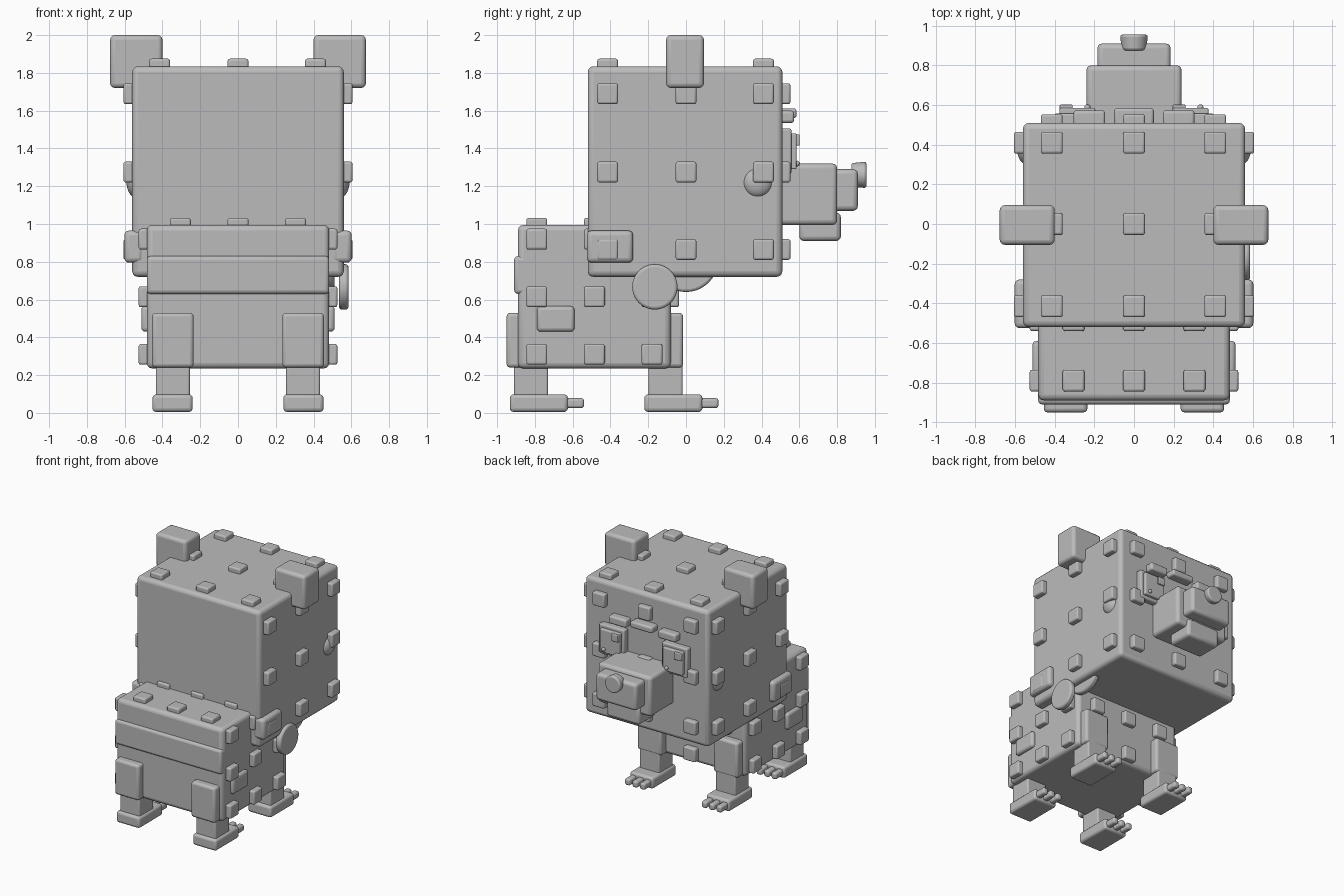
import bpy, bmesh, math
from mathutils import Matrix

cube = bpy.data.objects.get("Cube")
if cube:
    bpy.data.objects.remove(cube, do_unlink=True)

grey = bpy.data.materials.new("plain_grey")
grey.use_nodes = True
grey.diffuse_color = (0.5, 0.5, 0.5, 1)
grey.node_tree.nodes["Principled BSDF"].inputs["Base Color"].default_value = (0.5, 0.5, 0.5, 1)


def finish(bm, name, bevel=0.0):
    """Turn a bmesh into a smooth shaded object with rounded edges."""
    mesh = bpy.data.meshes.new(name)
    bm.to_mesh(mesh)
    bm.free()
    mesh.materials.append(grey)
    obj = bpy.data.objects.new(name, mesh)
    bpy.context.collection.objects.link(obj)
    if bevel:
        mod = obj.modifiers.new("rounded_edges", "BEVEL")
        mod.width = bevel
        mod.segments = 3
        mod.limit_method = "ANGLE"
    bpy.ops.object.select_all(action="DESELECT")
    obj.select_set(True)
    bpy.context.view_layer.objects.active = obj
    bpy.ops.object.shade_smooth_by_angle(angle=math.radians(35))
    return obj


def box(name, x, y, z, bevel=0.02):
    """Rounded box from (low, high) pairs on each axis."""
    bm = bmesh.new()
    bmesh.ops.create_cube(bm, size=1)
    spans = (x, y, z)
    for v in bm.verts:
        v.co = [(a + b) / 2 + c * (b - a) for (a, b), c in zip(spans, v.co)]
    return finish(bm, name, bevel)


def disc(name, centre, radius, depth, axis, bevel, front_radius=None):
    """Round disc whose axis runs along X or Y."""
    bm = bmesh.new()
    turn = Matrix.Rotation(math.pi / 2, 4, "Y" if axis == "X" else "X")
    bmesh.ops.create_cone(bm, cap_ends=True, segments=40, radius1=front_radius or radius,
                          radius2=radius, depth=depth,
                          matrix=Matrix.Translation(centre) @ turn)
    return finish(bm, name, bevel)


def ball(name, centre, scale):
    bm = bmesh.new()
    bmesh.ops.create_uvsphere(bm, u_segments=32, v_segments=16, radius=1,
                              matrix=Matrix.Translation(centre) @ Matrix.Diagonal((*scale, 1)))
    return finish(bm, name)


def mirrored(name, x, y, z, bevel=0.02):
    """One box on each side of the model."""
    box("left_" + name, x, y, z, bevel)
    box("right_" + name, (-x[1], -x[0]), y, z, bevel)


def studs(name, axis, level, rise, us, vs):
    """Grid of small square studs on a face at a level along one axis."""
    for u in us:
        for v in vs:
            spans = [(c - 0.055, c + 0.055) for c in (u, v)]
            spans.insert(axis, tuple(sorted((level - 0.02 * math.copysign(1, rise), level + rise))))
            box(name, *spans, 0.012)


# Main masses
box("head", (-0.56, 0.56), (-0.52, 0.51), (0.72, 1.835), 0.03)
box("body", (-0.483, 0.483), (-0.89, -0.08), (0.235, 0.995), 0.03)
box("rear_band", (-0.483, 0.483), (-0.91, -0.8), (0.63, 0.83), 0.02)
mirrored("ear", (0.4, 0.677), (-0.105, 0.095), (1.72, 2.0), 0.025)

# Muzzle
box("snout", (-0.24, 0.24), (0.45, 0.8), (0.995, 1.32), 0.025)
box("snout_tip", (-0.185, 0.185), (0.7, 0.91), (1.07, 1.29), 0.025)
box("jaw", (-0.15, 0.15), (0.6, 0.82), (0.91, 1.06), 0.025)
disc("nose", (0, 0.915, 1.26), 0.062, 0.08, "Y", 0.012, 0.07)

# Eyes: the glints sit on the same side of both eyes
for side, cx in (("left", 0.285), ("right", -0.285)):
    box(side + "_eye", (cx - 0.115, cx + 0.115), (0.5, 0.558), (1.265, 1.505), 0.01)
    box(side + "_iris", (cx - 0.09, cx + 0.09), (0.54, 0.585), (1.29, 1.48), 0.008)
    box(side + "_glint", (cx - 0.09, cx - 0.025), (0.57, 0.602), (1.415, 1.475), 0.006)
    ball(side + "_small_glint", (cx + 0.05, 0.588, 1.32), (0.015, 0.015, 0.015))
mirrored("brow", (0.145, 0.305), (0.49, 0.573), (1.535, 1.6), 0.015)
box("forehead_ridge", (-0.1, 0.1), (0.49, 0.585), (1.56, 1.612), 0.015)

# Cheeks
for side, sx in (("left", 1), ("right", -1)):
    ball(side + "_cheek", (sx * 0.54, 0.38, 1.22), (0.05, 0.08, 0.08))

# Studs on the head and body
head_u = (-0.415, 0, 0.41)
head_z = (0.865, 1.275, 1.69)
studs("head_top_stud", 2, 1.835, 0.04, head_u, head_u)
studs("head_face_stud", 1, 0.51, 0.043, head_u, head_z)
body_x = (-0.305, 0, 0.305)
body_y = (-0.79, -0.485, -0.18)
body_z = (0.31, 0.615, 0.92)
studs("body_top_stud", 2, 0.995, 0.037, body_x, body_y[:2])
studs("body_chest_stud", 1, -0.08, 0.043, body_x, body_z)
for s in (1, -1):
    studs("head_side_stud", 0, s * 0.56, s * 0.046, head_u, head_z)
    studs("body_side_stud", 0, s * 0.483, s * 0.043, body_y, body_z)

# Side patches
mirrored("shoulder_patch", (0.5, 0.602), (-0.525, -0.28), (0.795, 0.965), 0.025)
mirrored("flank_patch", (0.46, 0.512), (-0.79, -0.59), (0.43, 0.565), 0.02)

# Collar discs on one side
disc("tag_disc", (0.56, -0.165, 0.667), 0.12, 0.05, "X", 0.015)
disc("collar_disc", (0.485, 0, 0.81), 0.17, 0.05, "X", 0.015)

# Legs with three toes each
for name, oy, thigh in (("hind", -0.82, (-0.95, -0.73)), ("front", -0.108, (-0.23, -0.015))):
    mirrored(name + "_thigh", (0.235, 0.455), thigh, (0.24, 0.53), 0.02)
    mirrored(name + "_shin", (0.255, 0.435), (oy - 0.09, oy + 0.09), (0.05, 0.3), 0.012)
    mirrored(name + "_foot", (0.24, 0.453), (oy - 0.113, oy + 0.195), (0.005, 0.098), 0.02)
    for tx in (0.28, 0.347, 0.414):
        mirrored(name + "_toe", (tx - 0.024, tx + 0.024), (oy + 0.15, oy + 0.28), (0.025, 0.078), 0.015)
